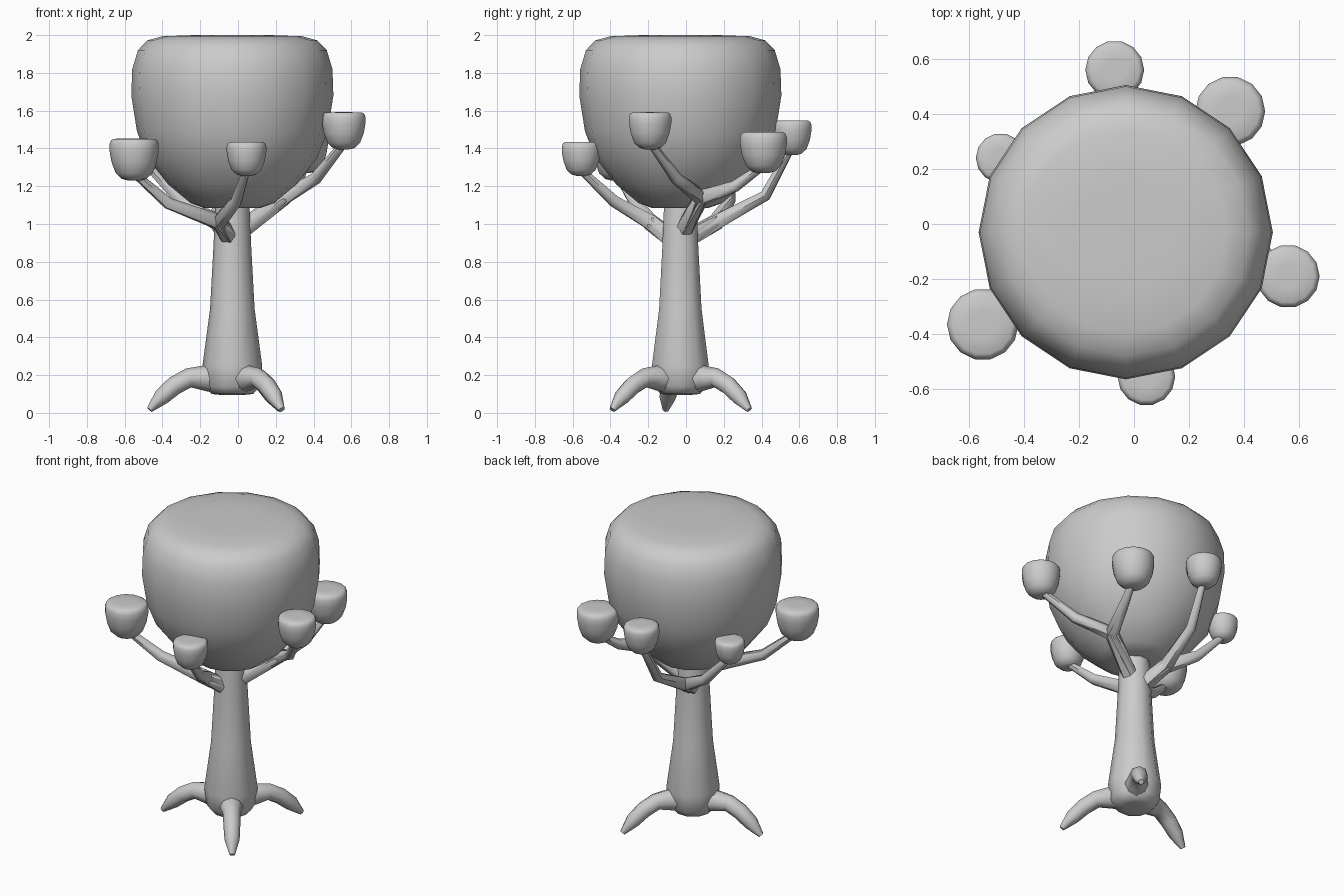
import bpy, bmesh, math
from mathutils import Vector

if "Cube" in bpy.data.objects:
    bpy.data.objects.remove(bpy.data.objects["Cube"])

CX, CY = -0.03, -0.03          # trunk axis


def finish(bm, name, angle=50):
    bmesh.ops.recalc_face_normals(bm, faces=bm.faces)
    me = bpy.data.meshes.new(name)
    bm.to_mesh(me)
    bm.free()
    ob = bpy.data.objects.new(name, me)
    bpy.context.collection.objects.link(ob)
    bpy.ops.object.select_all(action='DESELECT')
    ob.select_set(True)
    bpy.context.view_layer.objects.active = ob
    bpy.ops.object.shade_smooth_by_angle(angle=math.radians(angle))
    return ob


def skin_rings(bm, rings):
    for a, b in zip(rings, rings[1:]):
        n = len(a)
        for i in range(n):
            j = (i + 1) % n
            bm.faces.new((a[i], a[j], b[j], b[i]))
    bm.faces.new(rings[0][::-1])
    bm.faces.new(rings[-1])


def lathe(name, x, y, z, profile, sides, scale=1.0, angle=50):
    """Closed solid of revolution from (radius, height) points."""
    bm = bmesh.new()
    rings = []
    for r, h in profile:
        rings.append([bm.verts.new((x + scale * r * math.cos(2 * math.pi * i / sides),
                                    y + scale * r * math.sin(2 * math.pi * i / sides),
                                    z + scale * h)) for i in range(sides)])
    skin_rings(bm, rings)
    return finish(bm, name, angle)


def limb(name, points, sides=6):
    """Tapered tube through (x, y, z, radius) points."""
    bm = bmesh.new()
    pos = [Vector(p[:3]) for p in points]
    rings = []
    for k, p in enumerate(pos):
        t = (pos[min(k + 1, len(pos) - 1)] - pos[max(k - 1, 0)]).normalized()
        side = t.cross(Vector((0, 0, 1))).normalized()
        up = side.cross(t)
        r = points[k][3]
        rings.append([bm.verts.new(p + r * (side * math.cos(2 * math.pi * i / sides)
                                            + up * math.sin(2 * math.pi * i / sides)))
                      for i in range(sides)])
    skin_rings(bm, rings)
    return finish(bm, name, 60)


# Large crown
lathe("main_crown", CX, CY, 0, [(0.15, 1.085), (0.22, 1.11), (0.34, 1.21), (0.45, 1.35),
      (0.505, 1.49), (0.535, 1.68), (0.53, 1.82), (0.50, 1.92), (0.45, 1.972),
      (0.37, 1.994), (0.2, 2.0)], 16)

# Trunk with rounded underside
lathe("trunk", CX, CY, 0, [(0.06, 0.095), (0.11, 0.10), (0.145, 0.14), (0.158, 0.25),
      (0.118, 0.55), (0.10, 0.88), (0.09, 1.12)], 10)

# Three clawed roots
for i, deg in enumerate((190, -54, 55)):
    c, s = math.cos(math.radians(deg)), math.sin(math.radians(deg))
    path = [(0.09, 0.18, 0.075), (0.16, 0.185, 0.065), (0.235, 0.185, 0.052),
            (0.31, 0.145, 0.05), (0.38, 0.085, 0.045), (0.445, 0.017, 0.017)]
    limb(f"root_{i + 1}", [(CX + r * c, CY + r * s, z, w) for r, z, w in path], 8)

# Small leaf clusters: x, y, bottom z, radius, height
cup = [(0.25, 0), (0.5, 0.07), (0.75, 0.3), (0.92, 0.75), (1, 1.2),
       (1, 1.48), (0.94, 1.64), (0.84, 1.7), (0.4, 1.71)]
clusters = [(-0.07, 0.56, 1.365, 0.107), (0.35, 0.41, 1.27, 0.127),
            (0.56, -0.19, 1.395, 0.115), (0.045, -0.555, 1.255, 0.105),
            (-0.55, -0.365, 1.23, 0.13), (-0.485, 0.24, 1.285, 0.09)]
for i, (x, y, z, r) in enumerate(clusters):
    lathe(f"leaf_cluster_{i + 1}", x, y, z, cup, 14, r)

# Forked branches: shared base, fork point, then one bend and tip per side
forks = {
    "front": [(-0.04, -0.07, 0.92), (-0.10, -0.19, 1.01),
              [(-0.37, -0.27, 1.11), (-0.54, -0.36, 1.26)],
              [(-0.01, -0.38, 1.12), (0.043, -0.55, 1.28)]],
    "right": [(0.02, -0.01, 0.97), (0.24, 0.08, 1.14),
              [(0.41, -0.05, 1.24), (0.555, -0.18, 1.42)],
              [(0.31, 0.26, 1.20), (0.35, 0.40, 1.30)]],
    "back": [(-0.05, 0.0, 0.92), (-0.11, 0.16, 1.01),
             [(-0.09, 0.42, 1.15), (-0.07, 0.55, 1.39)],
             [(-0.30, 0.23, 1.12), (-0.48, 0.24, 1.31)]],
}
for name, (base, fork, *arms) in forks.items():
    for k, (bend, tip) in enumerate(arms):
        limb(f"{name}_branch_{k + 1}", [(*base, 0.05), (*fork, 0.045),
                                        (*bend, 0.033), (*tip, 0.022)])
